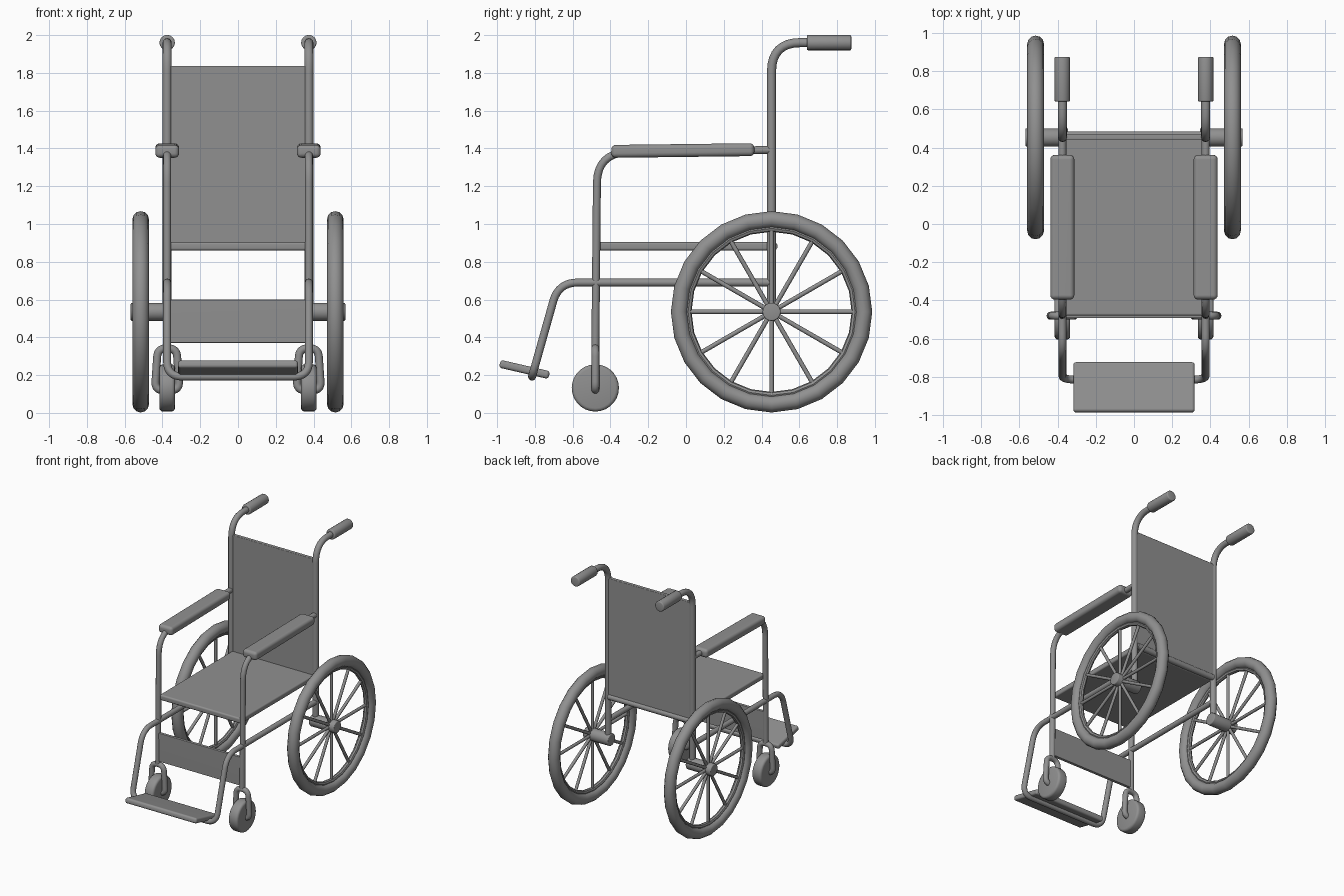
import bpy, bmesh, math
from mathutils import Vector, Matrix

if "Cube" in bpy.data.objects:
    bpy.data.objects.remove(bpy.data.objects["Cube"])

# Dark grey used on every part
grey = bpy.data.materials.new("dark_grey")
grey.diffuse_color = (0.28, 0.28, 0.28, 1)
grey.use_nodes = True
grey.node_tree.nodes["Principled BSDF"].inputs["Base Color"].default_value = grey.diffuse_color


def finish(bm, name, angle=35):
    bmesh.ops.recalc_face_normals(bm, faces=bm.faces)
    me = bpy.data.meshes.new(name)
    bm.to_mesh(me)
    bm.free()
    me.materials.append(grey)
    ob = bpy.data.objects.new(name, me)
    bpy.context.collection.objects.link(ob)
    bpy.ops.object.select_all(action='DESELECT')
    ob.select_set(True)
    bpy.context.view_layer.objects.active = ob
    bpy.ops.object.shade_smooth_by_angle(angle=math.radians(angle))
    return ob


def box(name, centre, size, bevel=0.01, segs=3, tilt=0):
    bm = bmesh.new()
    bmesh.ops.create_cube(bm, size=1, matrix=Matrix.Diagonal((*size, 1)))
    bmesh.ops.bevel(bm, geom=bm.edges[:], offset=bevel, segments=segs,
                    profile=0.5, affect='EDGES')
    bm.transform(Matrix.Translation(centre) @ Matrix.Rotation(tilt, 4, 'X'))
    ob = finish(bm, name)
    ob.modifiers.new("flat_sides", 'WEIGHTED_NORMAL').keep_sharp = True
    return ob


def rod(bm, a, b, r, sides=16):
    a, b = Vector(a), Vector(b)
    d = b - a
    m = Matrix.Translation((a + b) / 2) @ d.to_track_quat('Z', 'Y').to_matrix().to_4x4()
    bmesh.ops.create_cone(bm, cap_ends=True, segments=sides, radius1=r, radius2=r,
                          depth=d.length, matrix=m)


def cylinder(name, a, b, r, sides=16, bevel=0.0):
    bm = bmesh.new()
    rod(bm, a, b, r, sides)
    if bevel:
        rims = [e for f in bm.faces if len(f.verts) > 4 for e in f.edges]
        bmesh.ops.bevel(bm, geom=rims, offset=bevel, segments=3, profile=0.5, affect='EDGES')
    return finish(bm, name)


def tube(name, pts, r, fillet, closed=False):
    """Round tube along a polyline; fillet gives the corner tangent lengths."""
    pts = [Vector(p) for p in pts]
    n, path = len(pts), []
    for i, p in enumerate(pts):
        if not closed and i in (0, n - 1):
            path.append(p)
            continue
        d = fillet[i] if isinstance(fillet, (list, tuple)) else fillet
        a = p + (pts[i - 1] - p).normalized() * d
        b = p + (pts[(i + 1) % n] - p).normalized() * d
        ha, hb = a.lerp(p, 0.65), b.lerp(p, 0.65)
        for k in range(9):
            t = k / 8
            u = 1 - t
            path.append(a * u**3 + ha * 3 * u * u * t + hb * 3 * u * t * t + b * t**3)
    cu = bpy.data.curves.new(name, 'CURVE')
    cu.dimensions = '3D'
    cu.bevel_depth, cu.bevel_resolution, cu.use_fill_caps = r, 4, True
    cu.materials.append(grey)
    sp = cu.splines.new('POLY')
    sp.points.add(len(path) - 1)
    for q, p in zip(sp.points, path):
        q.co = (*p, 1)
    sp.use_cyclic_u = closed
    sp.use_smooth = True
    ob = bpy.data.objects.new(name, cu)
    bpy.context.collection.objects.link(ob)
    return ob


def torus(name, centre, major, minor, segs=24, sides=12):
    """Ring standing upright around the x axis."""
    bm = bmesh.new()
    rings = []
    for i in range(segs):
        a = 2 * math.pi * i / segs
        ring = []
        for j in range(sides):
            b = 2 * math.pi * j / sides
            q = major + minor * math.cos(b)
            ring.append(bm.verts.new((centre[0] + minor * math.sin(b),
                                      centre[1] + q * math.cos(a),
                                      centre[2] + q * math.sin(a))))
        rings.append(ring)
    for i in range(segs):
        r0, r1 = rings[i], rings[(i + 1) % segs]
        for j in range(sides):
            k = (j + 1) % sides
            bm.faces.new((r0[j], r1[j], r1[k], r0[k]))
    return finish(bm, name)


X = 0.375              # half spacing of the frame tubes
WY, WZ = 0.453, 0.535  # rear axle

# Fabric panels and the bar along the back of the seat
box("seat", (0, -0.015, 0.882), (0.73, 0.93, 0.044), 0.012)
cylinder("seat_back_bar", (-0.36, 0.462, 0.882), (0.36, 0.462, 0.882), 0.023)
box("backrest", (0, 0.456, 1.36), (0.73, 0.03, 0.955), 0.006)
box("calf_panel", (0, -0.48, 0.485), (0.73, 0.025, 0.23), 0.005, 2)

# Footrest: one continuous bent tube and a tilted plate
foot = [(X, WY, 0.69), (X, -0.675, 0.69), (X, -0.815, 0.192)]
tube("footrest_frame", foot + [(-x, y, z) for x, y, z in reversed(foot)],
     0.021, [0, 0.10, 0.08, 0.08, 0.10, 0])
box("foot_plate", (0, -0.855, 0.23), (0.635, 0.268, 0.042), 0.015, 3, math.radians(-13))

for side, s in (("left", -1), ("right", 1)):
    x = s * X
    # Back post with push handle
    tube(side + "_back_post", [(x, WY, 0.5), (x, WY, 1.96), (x, 0.68, 1.96)], 0.024, 0.15)
    cylinder(side + "_grip", (x, 0.64, 1.96), (x, 0.875, 1.96), 0.041, 16, 0.008)
    # Armrest tube running down into the front leg
    tube(side + "_arm_and_front_leg",
         [(x, WY, 1.392), (x, -0.47, 1.377), (x, -0.48, 0.34)], 0.021, 0.16)
    box(side + "_arm_pad", (x, -0.017, 1.389), (0.126, 0.757, 0.068), 0.024, 4,
        math.radians(0.7))
    # Caster wheel and its looped fork
    tube(side + "_caster_fork",
         [(x - 0.065, -0.48, 0.12), (x - 0.05, -0.48, 0.342),
          (x + 0.05, -0.48, 0.342), (x + 0.065, -0.48, 0.12)],
         0.021, 0.045, True)
    cylinder(side + "_caster_wheel", (x - 0.041, -0.48, 0.132), (x + 0.041, -0.48, 0.132),
             0.125, 28, 0.018)
    # Rear wheel: tyre, rim, hub and spokes
    wx = s * 0.515
    torus(side + "_tyre", (wx, WY, WZ), 0.489, 0.044)
    torus(side + "_rim", (wx, WY, WZ), 0.442, 0.018, 24, 8)
    cylinder(side + "_hub", (s * 0.345, WY, WZ), (s * 0.568, WY, WZ), 0.048, 20, 0.006)
    bm = bmesh.new()
    for i in range(12):
        a = math.pi * i / 6
        rod(bm, (wx, WY, WZ),
            (wx, WY + 0.445 * math.cos(a), WZ + 0.445 * math.sin(a)), 0.012, 8)
    finish(bm, side + "_spokes", 50)
